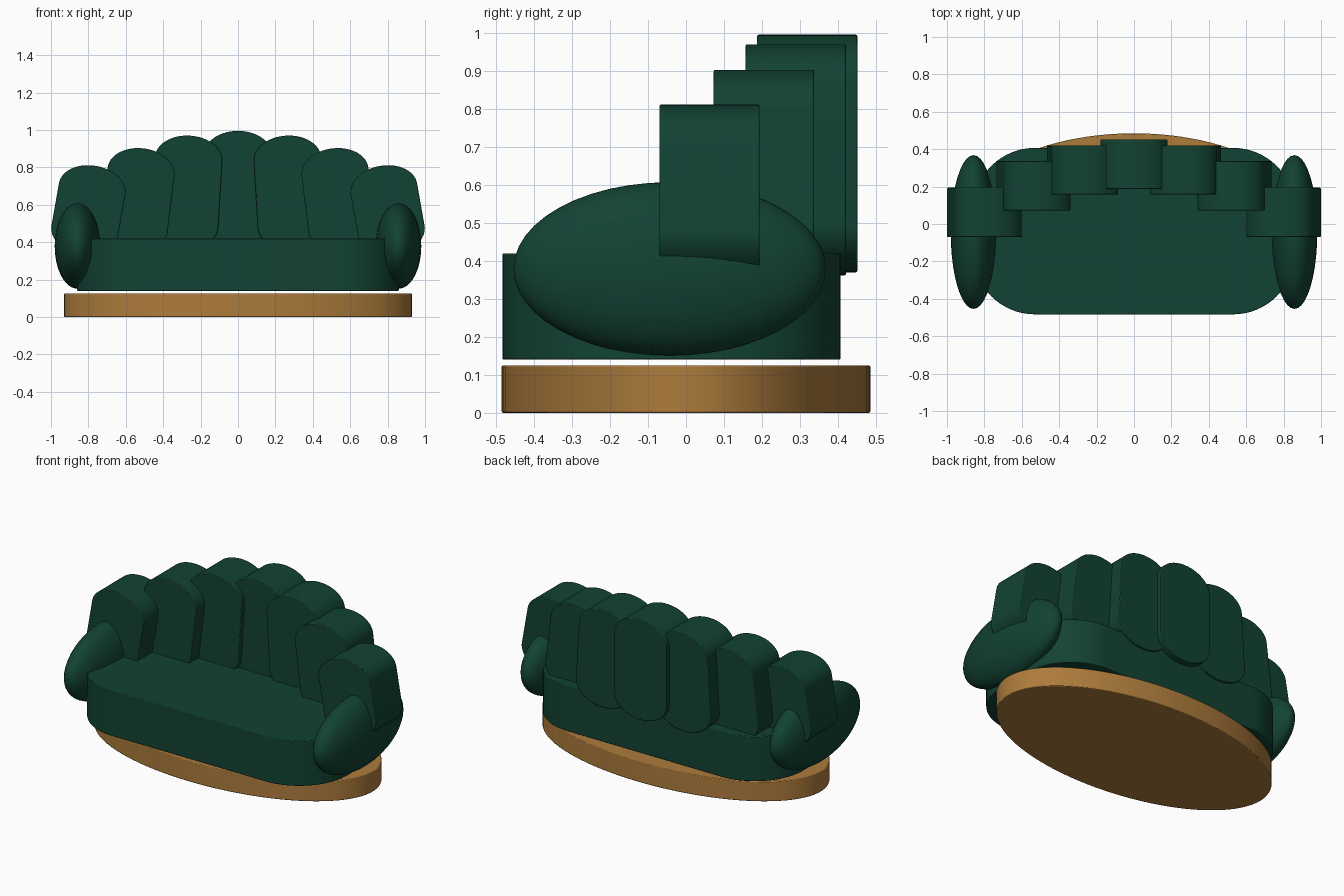
import bpy, bmesh, math
from mathutils import Matrix

cube = bpy.data.objects.get("Cube")
if cube:
    bpy.data.objects.remove(cube, do_unlink=True)


def make_material(name, rgb):
    mat = bpy.data.materials.new(name)
    mat.use_nodes = True
    mat.diffuse_color = (*rgb, 1)
    bsdf = mat.node_tree.nodes["Principled BSDF"]
    bsdf.inputs["Base Color"].default_value = (*rgb, 1)
    bsdf.inputs["Roughness"].default_value = 0.7
    return mat


green = make_material("dark green velvet", (0.006, 0.055, 0.033))
wood = make_material("golden brown wood", (0.42, 0.20, 0.045))


def finish(bm, name, mat, matrix, bevel=0.0):
    """Turn a bmesh into a placed, smooth shaded object."""
    mesh = bpy.data.meshes.new(name)
    bm.to_mesh(mesh)
    bm.free()
    mesh.materials.append(mat)
    obj = bpy.data.objects.new(name, mesh)
    obj.matrix_world = matrix
    bpy.context.collection.objects.link(obj)
    if bevel:
        mod = obj.modifiers.new("soft_edge", "BEVEL")
        mod.width = bevel
        mod.segments = 2
        mod.limit_method = "ANGLE"
        mod.angle_limit = math.radians(40)
    bpy.ops.object.select_all(action="DESELECT")
    obj.select_set(True)
    bpy.context.view_layer.objects.active = obj
    bpy.ops.object.shade_smooth_by_angle(angle=math.radians(35))
    return obj


def rounded_slab(name, half, corner, depth, mat, matrix, steps=16):
    """Rectangle with elliptical corners, extruded along local z about its middle."""
    bm = bmesh.new()
    verts = []
    for q, (sx, sy) in enumerate([(1, 1), (-1, 1), (-1, -1), (1, -1)]):
        for i in range(steps + 1):
            a = math.pi / 2 * (q + i / steps)
            verts.append(bm.verts.new((sx * (half[0] - corner[0]) + corner[0] * math.cos(a),
                                       sy * (half[1] - corner[1]) + corner[1] * math.sin(a),
                                       -depth / 2)))
    bm.faces.new(verts)
    bmesh.ops.remove_doubles(bm, verts=bm.verts[:], dist=1e-4)
    top = bmesh.ops.extrude_face_region(bm, geom=bm.faces[:])["geom"]
    bmesh.ops.translate(bm, vec=(0, 0, depth),
                        verts=[v for v in top if isinstance(v, bmesh.types.BMVert)])
    bmesh.ops.recalc_face_normals(bm, faces=bm.faces[:])
    return finish(bm, name, mat, matrix, bevel=0.004)


# Oval wooden plinth
rounded_slab("plinth", (0.93, 0.485), (0.93, 0.485), 0.125, wood,
             Matrix.Translation((0, 0, 0.0625)), steps=24)

# Seat cushion with broad round corners
rounded_slab("seat", (0.86, 0.445), (0.33, 0.33), 0.28, green,
             Matrix.Translation((0, -0.038, 0.28)))


# Fan of back cushions, leaning inward towards the sides
def back_cushion(name, x, y, low, high, lean):
    matrix = (Matrix.Translation((x, y, (low + high) / 2))
              @ Matrix.Rotation(math.radians(lean), 4, "Y")
              @ Matrix.Rotation(math.pi / 2, 4, "X"))
    rounded_slab(name, (0.18, (high - low) / 2), (0.18, 0.125), 0.264, green, matrix)


back_cushion("back_cushion_middle", 0, 0.319, 0.37, 0.995, 0)
fan = [("inner", 0.275, 0.289, 0.362, 0.970, 3.5),
       ("mid", 0.537, 0.205, 0.347, 0.903, 7),
       ("outer", 0.80, 0.062, 0.330, 0.811, 10)]
for side, s in (("left", 1), ("right", -1)):
    for label, x, y, low, high, lean in fan:
        back_cushion(f"back_cushion_{label}_{side}", s * x, y, low, high, -s * lean)

    # Egg shaped armrest
    bm = bmesh.new()
    bmesh.ops.create_uvsphere(bm, u_segments=40, v_segments=24, radius=1)
    bmesh.ops.scale(bm, vec=(0.122, 0.411, 0.228), verts=bm.verts[:])
    finish(bm, f"armrest_{side}", green, Matrix.Translation((s * 0.858, -0.043, 0.379)))
